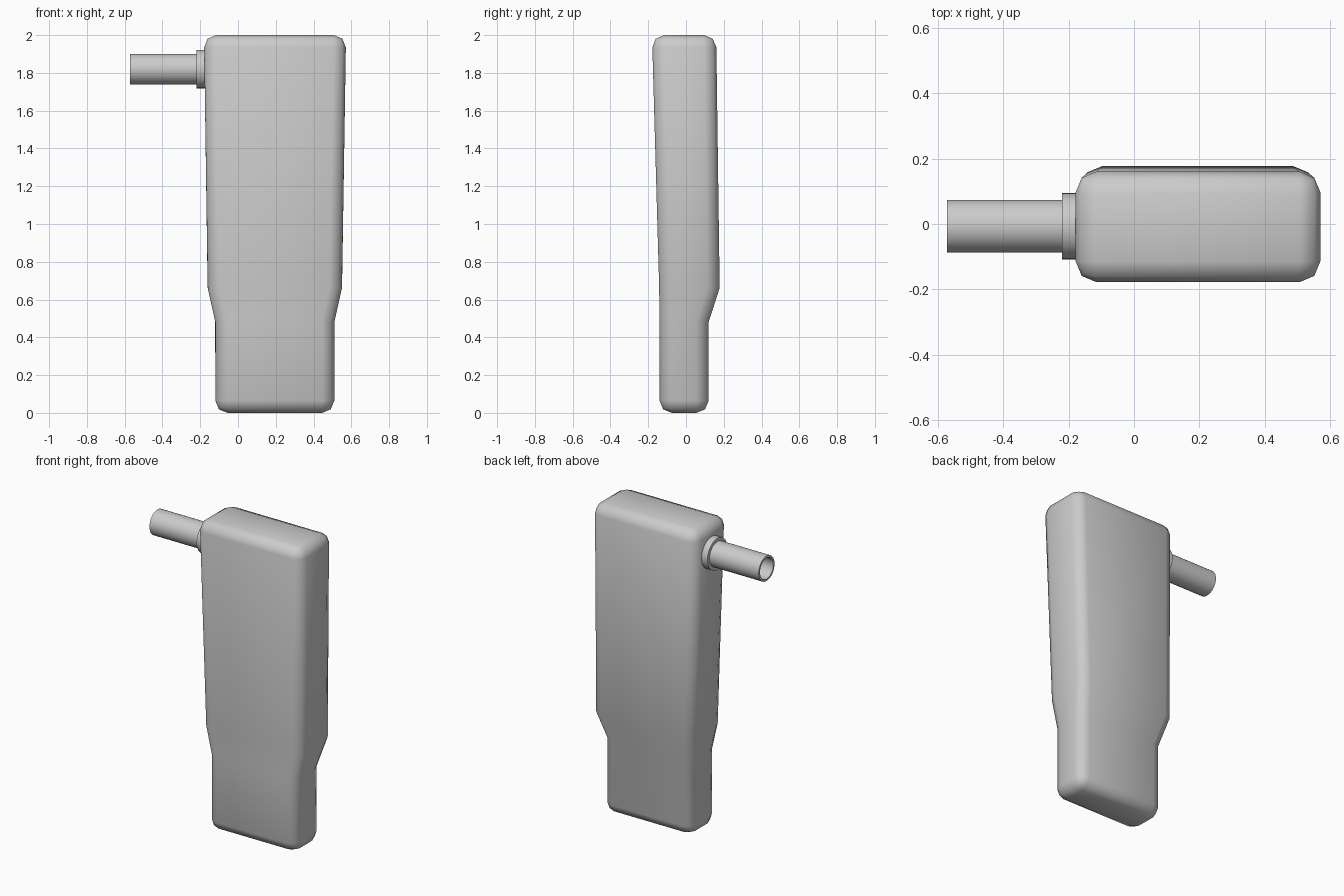
import bpy, bmesh, math

if "Cube" in bpy.data.objects:
    bpy.data.objects.remove(bpy.data.objects["Cube"])


def finish(bm, name, angle):
    bmesh.ops.recalc_face_normals(bm, faces=bm.faces)
    me = bpy.data.meshes.new(name)
    bm.to_mesh(me)
    bm.free()
    ob = bpy.data.objects.new(name, me)
    bpy.context.collection.objects.link(ob)
    bpy.ops.object.select_all(action='DESELECT')
    ob.select_set(True)
    bpy.context.view_layer.objects.active = ob
    bpy.ops.object.shade_smooth_by_angle(angle=math.radians(angle))
    return ob


def skin(bm, rings, closed=False):
    n = len(rings[0])
    pairs = list(zip(rings, rings[1:])) + ([(rings[-1], rings[0])] if closed else [])
    for a, b in pairs:
        for i in range(n):
            j = (i + 1) % n
            bm.faces.new((a[i], a[j], b[j], b[i]))


def lathe_x(name, profile, cy, cz, sides=32):
    # closed (x, radius) profile turned round an axis parallel to x
    bm = bmesh.new()
    rings = []
    for x, r in profile:
        rings.append([bm.verts.new((x, cy + r * math.cos(t), cz + r * math.sin(t)))
                      for t in (2 * math.pi * i / sides for i in range(sides))])
    skin(bm, rings, closed=True)
    return finish(bm, name, 35)


# Body: stacked rectangles (z, x min, x max, y min, y max), rounded on outer edges
levels = [(0.0, -0.12, 0.51, -0.14, 0.12),
          (0.48, -0.12, 0.51, -0.14, 0.12),
          (0.66, -0.16, 0.55, -0.142, 0.178),
          (2.0, -0.18, 0.572, -0.18, 0.16)]
bm = bmesh.new()
rings = [[bm.verts.new(p) for p in ((x0, y0, z), (x1, y0, z), (x1, y1, z), (x0, y1, z))]
         for z, x0, x1, y0, y1 in levels]
skin(bm, rings)
bm.faces.new(rings[0][::-1])
bm.faces.new(rings[-1])
waist = set(rings[1] + rings[2])
edges = [e for e in bm.edges
         if not (e.verts[0] in waist and e.verts[1] in waist
                 and abs(e.verts[0].co.z - e.verts[1].co.z) < 0.01)]
bmesh.ops.bevel(bm, geom=edges, offset=0.065, offset_type='OFFSET', segments=2,
                profile=0.5, affect='EDGES', clamp_overlap=True)
finish(bm, "body", 60)

# Side pipe: hollow, open at the outer end
lathe_x("pipe", [(-0.572, 0.081), (-0.15, 0.081), (-0.15, 0.068), (-0.572, 0.068)],
        -0.007, 1.82)

# Collar where the pipe meets the body
lathe_x("pipe_collar", [(-0.22, 0.102), (-0.15, 0.102), (-0.15, 0.075), (-0.22, 0.075)],
        -0.007, 1.82)
